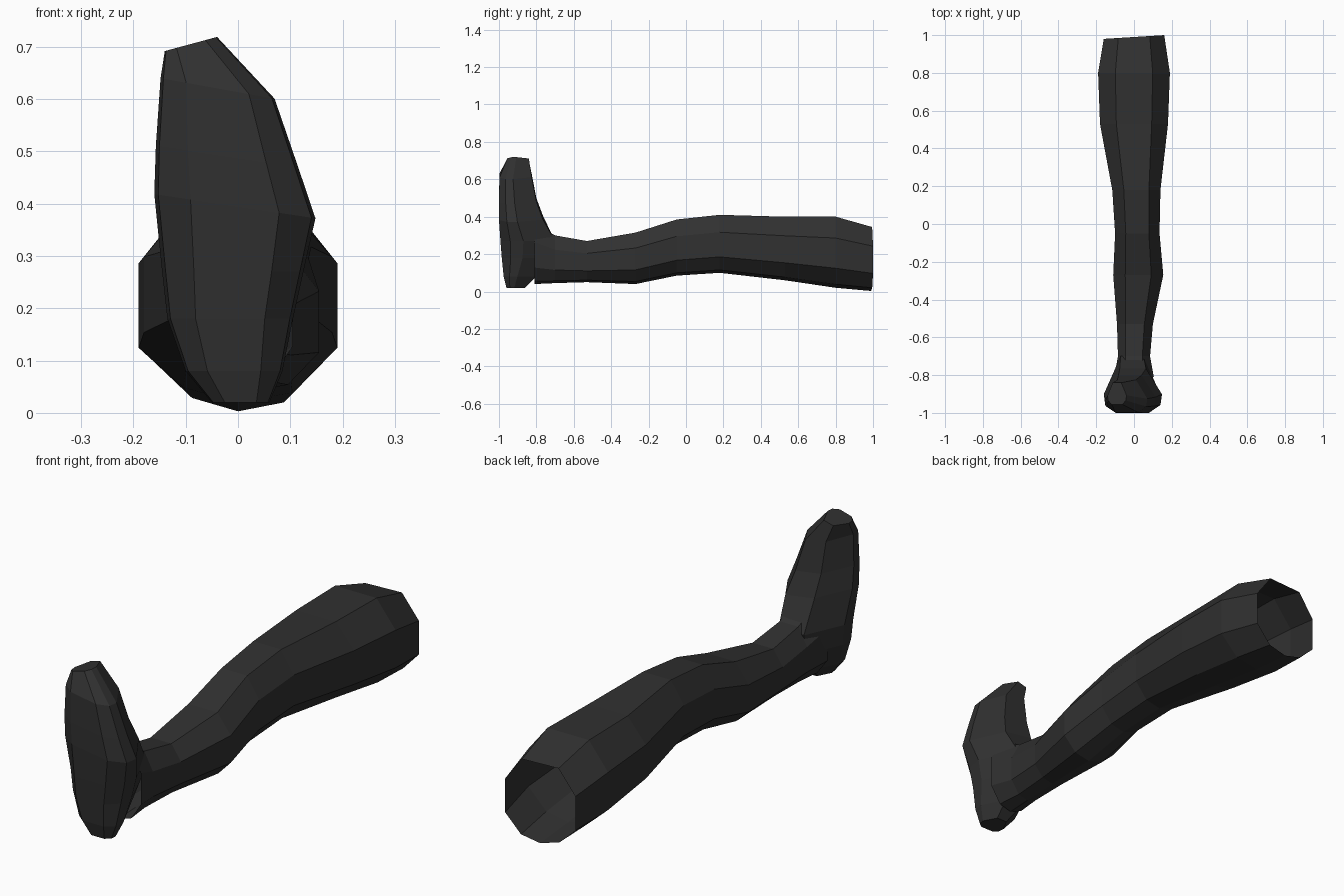
import bpy

if "Cube" in bpy.data.objects:
    bpy.data.objects.remove(bpy.data.objects["Cube"])

dark = bpy.data.materials.new("dark_charcoal")
dark.diffuse_color = (0.03, 0.03, 0.03, 1)
dark.use_nodes = True
dark.node_tree.nodes["Principled BSDF"].inputs["Base Color"].default_value = dark.diffuse_color


def loft(name, rings, caps):
    """Skin a list of equal-length point rings with quads, optionally capping both ends."""
    n = len(rings[0])
    verts = [p for r in rings for p in r]
    faces = []
    for i in range(len(rings) - 1):
        for j in range(n):
            k = (j + 1) % n
            faces.append((i * n + j, i * n + k, (i + 1) * n + k, (i + 1) * n + j))
    if caps:
        faces.append(tuple(reversed(range(n))))
        faces.append(tuple(range(len(verts) - n, len(verts))))
    mesh = bpy.data.meshes.new(name)
    mesh.from_pydata(verts, [], faces)
    mesh.materials.append(dark)
    obj = bpy.data.objects.new(name, mesh)
    bpy.context.collection.objects.link(obj)
    return obj


# Lower leg: nine-sided tube along y, open at the knee end
LEG_SECTION = [(0, -1), (.55, -.9), (1, -.45), (1, .4), (.52, 1),
               (-.52, 1), (-1, .4), (-1, -.45), (-.55, -.85)]
# y, left x, right x, bottom z, top z
LEG = [(-.81, -.105, .105, .04, .36), (-.70, -.085, .085, .045, .30),
       (-.53, -.09, .10, .05, .27), (-.27, -.11, .155, .04, .315),
       (-.05, -.10, .135, .085, .385), (.18, -.115, .14, .10, .41),
       (.53, -.18, .18, .06, .40), (.80, -.19, .19, .02, .40),
       (.99, -.16, .16, .003, .345)]
leg_rings = []
for y, x0, x1, z0, z1 in LEG:
    cx, rx, cz, rz = (x0 + x1) / 2, (x1 - x0) / 2, (z0 + z1) / 2, (z1 - z0) / 2
    leg_rings.append([(cx + u * rx, y + (.01 * u if y > .9 else 0), cz + v * rz)
                      for u, v in reversed(LEG_SECTION)])
loft("lower_leg", leg_rings, False)

# Foot: eight-sided sections stacked upward, sole facing forward
FOOT_SECTION = [(-.55, 0), (.55, 0), (.95, .18), (1, .42),
                (.45, 1), (-.45, 1), (-1, .42), (-.95, .18)]
# z, left x, right x, sole y, instep y, sideways tilt
FOOT = [(.02, -.05, .06, -.96, -.86, 0), (.08, -.10, .085, -.975, -.80, 0),
        (.18, -.135, .105, -.985, -.72, 0), (.27, -.145, .125, -.992, -.70, 0),
        (.395, -.16, .148, -1, -.765, -.15), (.49, -.157, .115, -1, -.80, -.15),
        (.62, -.148, .07, -.997, -.825, -.18), (.705, -.14, -.04, -.955, -.84, .27)]
foot_rings = []
for z, x0, x1, y0, y1, tilt in FOOT:
    cx, rx = (x0 + x1) / 2, (x1 - x0) / 2
    foot_rings.append([(cx + u * rx, y0 + t * (y1 - y0), z + tilt * u * rx)
                       for u, t in FOOT_SECTION])
loft("foot", foot_rings, True)
